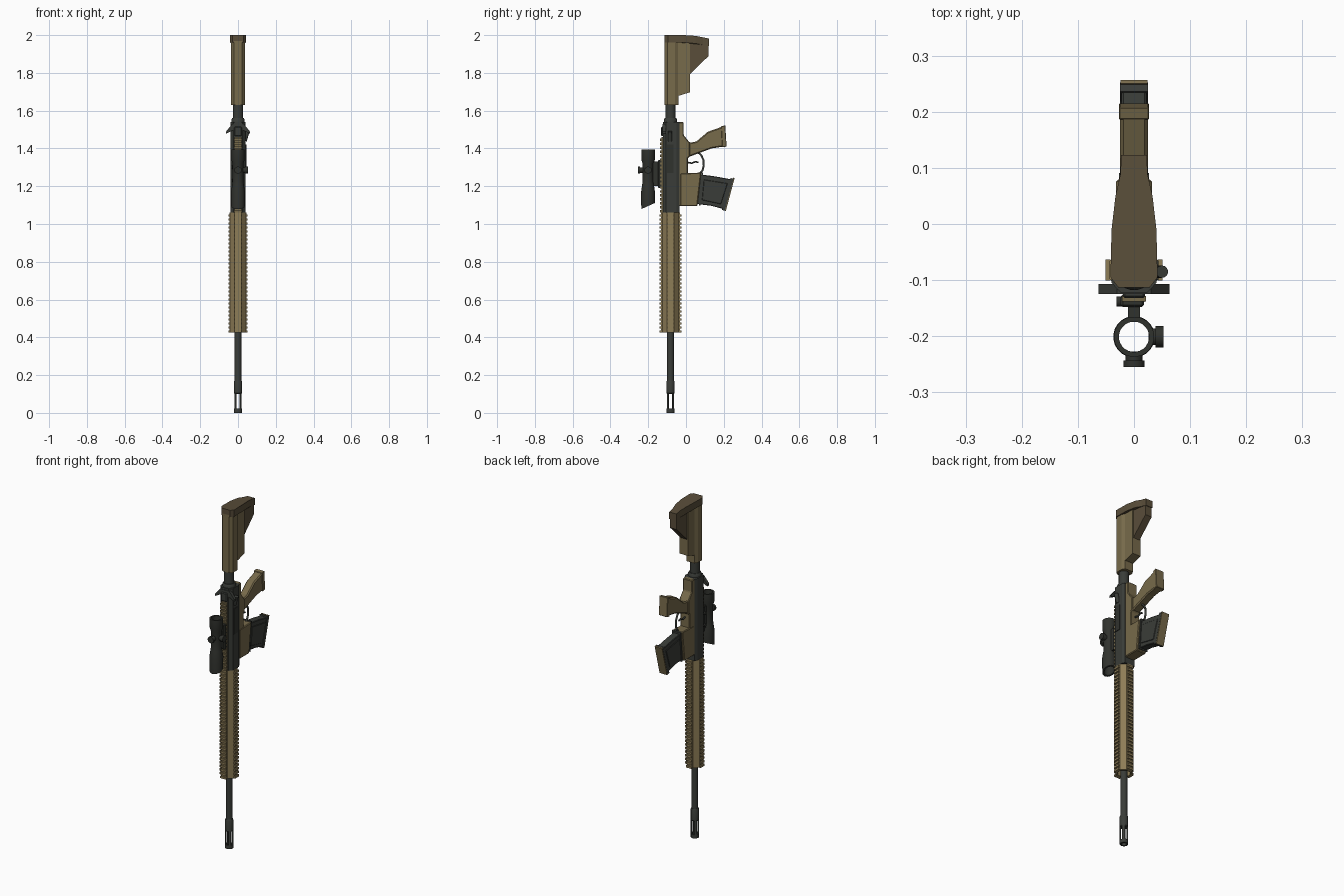
import bpy, bmesh, math
from mathutils import Vector

if "Cube" in bpy.data.objects:
    bpy.data.objects.remove(bpy.data.objects["Cube"])


def material(name, rgb):
    m = bpy.data.materials.new(name)
    m.diffuse_color = (*rgb, 1)
    m.use_nodes = True
    m.node_tree.nodes["Principled BSDF"].inputs["Base Color"].default_value = m.diffuse_color
    return m


TAN = material("light tan", (0.27, 0.205, 0.095))
EARTH = material("dark earth", (0.185, 0.145, 0.07))
BROWN = material("dark brown", (0.10, 0.075, 0.042))
GREY = material("gunmetal", (0.042, 0.046, 0.040))
BLACK = material("optic black", (0.030, 0.032, 0.027))
AXIS = -0.082   # y of the bore
SCOPE_Y = -0.201


def finish(name, bm, mat, bevel=0, smooth=False):
    bmesh.ops.recalc_face_normals(bm, faces=bm.faces)
    me = bpy.data.meshes.new(name)
    bm.to_mesh(me)
    bm.free()
    ob = bpy.data.objects.new(name, me)
    bpy.context.collection.objects.link(ob)
    me.materials.append(mat)
    if bevel:
        mod = ob.modifiers.new("bevel", 'BEVEL')
        mod.width = bevel
        mod.segments = 1
        mod.limit_method = 'ANGLE'
    if smooth:
        bpy.context.view_layer.objects.active = ob
        ob.select_set(True)
        bpy.ops.object.shade_smooth_by_angle(angle=math.radians(35))
        ob.select_set(False)
    return ob


def extrude(bm, start, offset):
    """Prism from a polygon and an offset vector."""
    a = [bm.verts.new(p) for p in start]
    b = [bm.verts.new(Vector(p) + Vector(offset)) for p in start]
    bm.faces.new(a)
    bm.faces.new(b[::-1])
    n = len(a)
    for i in range(n):
        bm.faces.new((a[i], a[(i + 1) % n], b[(i + 1) % n], b[i]))


def side_part(name, pts, half, mat, bevel=0):
    """Side profile of (y, z) points, centred on x."""
    bm = bmesh.new()
    extrude(bm, [(-half, y, z) for y, z in pts], (2 * half, 0, 0))
    return finish(name, bm, mat, bevel)


def upright(name, pts, z0, z1, mat, bevel=0):
    """Half section of (x, y) points mirrored over x, extruded along z."""
    bm = bmesh.new()
    ring = pts + [(-x, y) for x, y in reversed(pts)]
    extrude(bm, [(x, y, z0) for x, y in ring], (0, 0, z1 - z0))
    return finish(name, bm, mat, bevel)


def add_box(bm, x0, x1, y0, y1, z0, z1):
    extrude(bm, [(x0, y0, z0), (x1, y0, z0), (x1, y1, z0), (x0, y1, z0)], (0, 0, z1 - z0))


def box(name, dims, mat, bevel=0):
    bm = bmesh.new()
    add_box(bm, *dims)
    return finish(name, bm, mat, bevel)


def lathe(name, prof, cy, mat, n=20, closed=False, slant=0):
    """Spin (radius, z) points about a vertical axis; slant tilts the lowest rim."""
    bm = bmesh.new()
    low = min(z for r, z in prof)
    rings = []
    for r, z in prof:
        ring = []
        for i in range(n):
            a = 2 * math.pi * (i + 0.5) / n
            y = r * math.sin(a)
            ring.append(bm.verts.new((r * math.cos(a), cy + y, z + (slant * y if z == low else 0))))
        rings.append(ring)
    pairs = list(zip(rings, rings[1:]))
    if closed:
        pairs.append((rings[-1], rings[0]))
    else:
        bm.faces.new(rings[0])
        bm.faces.new(rings[-1])
    for a, b in pairs:
        for i in range(n):
            bm.faces.new((a[i], a[(i + 1) % n], b[(i + 1) % n], b[i]))
    return finish(name, bm, mat, smooth=True)


def rod(name, p, q, r, mat, n=14):
    bm = bmesh.new()
    p, q = Vector(p), Vector(q)
    rot = (q - p).to_track_quat('Z', 'Y')
    extrude(bm, [p + rot @ Vector((r * math.cos(2 * math.pi * i / n), r * math.sin(2 * math.pi * i / n), 0))
                 for i in range(n)], q - p)
    return finish(name, bm, mat, smooth=True)


def bent_strip(name, pts, r, mat):
    cu = bpy.data.curves.new(name, 'CURVE')
    cu.dimensions = '3D'
    cu.bevel_depth = r
    cu.bevel_resolution = 1
    sp = cu.splines.new('POLY')
    sp.points.add(len(pts) - 1)
    for p, (y, z) in zip(sp.points, pts):
        p.co = (0, y, z, 1)
    cu.materials.append(mat)
    cu.use_fill_caps = True
    ob = bpy.data.objects.new(name, cu)
    bpy.context.collection.objects.link(ob)


# Barrel and muzzle device with four open slots
lathe("barrel", [(0.018, 0.15), (0.018, 0.50)], AXIS, GREY)
lathe("muzzle_collar", [(0.019, 0.10), (0.022, 0.104), (0.022, 0.165), (0.019, 0.172)], AXIS, GREY)
lathe("muzzle_ring", [(0.022, 0.0), (0.022, 0.022), (0.013, 0.022), (0.013, 0.0)], AXIS, GREY, closed=True)
bm = bmesh.new()
for q in range(4):
    arc = [math.radians(90 * q + d) for d in (27, 45, 63)]
    extrude(bm, [(0.022 * math.cos(a), AXIS + 0.022 * math.sin(a), 0.018) for a in arc]
            + [(0.015 * math.cos(a), AXIS + 0.015 * math.sin(a), 0.018) for a in reversed(arc)], (0, 0, 0.085))
finish("muzzle_prongs", bm, GREY)

# Handguard: hollow octagonal tube with toothed rails on four sides
lathe("handguard", [(0.046, 0.425), (0.046, 1.06), (0.035, 1.06), (0.035, 0.425)], AXIS, TAN, n=8, closed=True)
bm = bmesh.new()
teeth = 30
pitch = 0.635 / teeth
for q in range(4):
    c, s = round(math.cos(q * math.pi / 2)), round(math.sin(q * math.pi / 2))

    def rail_block(u0, u1, w, z0, z1):
        extrude(bm, [(c * u - s * v, AXIS + s * u + c * v, z0)
                     for u, v in ((u0, -w), (u1, -w), (u1, w), (u0, w))], (0, 0, z1 - z0))
    top = 0.057 if q % 2 else 0.051
    rail_block(0.038, top - 0.007, 0.016, 0.425, 1.06)
    for i in range(teeth):
        z = 0.425 + i * pitch
        rail_block(top - 0.008, top, 0.019, z, z + pitch * 0.55)
finish("handguard_rails", bm, TAN)

# Upper receiver with its rail
upright("upper_receiver", [(0.024, -0.122), (0.04, -0.105), (0.04, -0.05), (0.032, -0.034)], 1.06, 1.54, GREY)
box("receiver_rail", (-0.018, 0.018, -0.13, -0.115, 1.06, 1.46), EARTH)
bm = bmesh.new()
for i in range(19):
    z = 1.062 + i * 0.021
    add_box(bm, -0.021, 0.021, -0.138, -0.128, z, z + 0.0115)
finish("receiver_rail_teeth", bm, EARTH)
box("ejection_cover", (0.038, 0.044, -0.10, -0.065, 1.27, 1.42), BLACK)
rod("forward_assist", (0.036, -0.085, 1.44), (0.05, -0.085, 1.49), 0.011, GREY)

# Charging handle with swept wings
bm = bmesh.new()
extrude(bm, [(x, -0.125, z) for x, z in ((-0.063, 1.478), (-0.063, 1.49), (-0.03, 1.53), (0.03, 1.53),
                                        (0.063, 1.49), (0.063, 1.478), (0.03, 1.495), (-0.03, 1.495))], (0, 0.018, 0))
finish("charging_handle", bm, GREY)
box("rear_sight", (-0.02, 0.02, -0.132, -0.115, 1.465, 1.515), GREY, 0.004)

# Lower receiver, magazine well and grip
side_part("lower_receiver", [(-0.04, 1.095), (-0.04, 1.54), (-0.012, 1.54), (-0.012, 1.47), (0.02, 1.43),
                             (0.02, 1.357), (0.01, 1.35), (0.01, 1.2), (0.0, 1.095)], 0.03, EARTH, 0.004)
side_part("magazine_well", [(-0.03, 1.095), (-0.03, 1.268), (0.08, 1.272), (0.06, 1.095)], 0.032, EARTH, 0.004)
side_part("grip", [(-0.01, 1.36), (-0.01, 1.46), (0.02, 1.43), (0.055, 1.437), (0.115, 1.488), (0.205, 1.52),
                   (0.212, 1.412), (0.135, 1.40), (0.02, 1.357)], 0.025, EARTH, 0.006)
side_part("grip_cap", [(0.186, 1.517), (0.208, 1.522), (0.215, 1.41), (0.192, 1.406)], 0.027, EARTH, 0.002)

# Trigger group
bent_strip("trigger_guard", [(0.058, 1.385), (0.08, 1.365), (0.092, 1.34), (0.094, 1.31), (0.088, 1.285),
                             (0.074, 1.268)], 0.006, GREY)
bent_strip("trigger", [(0.0, 1.328), (0.03, 1.322), (0.05, 1.33), (0.066, 1.326)], 0.005, GREY)

# Magazine with raised side panels and floor plate
side_part("magazine", [(0.0, 1.25), (0.078, 1.262), (0.155, 1.252), (0.242, 1.236), (0.197, 1.08),
                       (0.13, 1.097), (0.065, 1.105), (0.0, 1.11)], 0.022, GREY, 0.003)
side_part("magazine_panels", [(0.095, 1.235), (0.22, 1.215), (0.185, 1.105), (0.085, 1.127)], 0.025, GREY, 0.002)
side_part("magazine_collar", [(0.068, 1.10), (0.083, 1.275), (0.091, 1.272), (0.077, 1.096)], 0.027, GREY)
side_part("magazine_floor", [(0.236, 1.244), (0.252, 1.239), (0.205, 1.07), (0.19, 1.075)], 0.025, GREY)
side_part("floor_plate", [(0.25, 1.245), (0.257, 1.242), (0.211, 1.069), (0.204, 1.071)], 0.024, EARTH)

# Buffer tube and castle nut
lathe("buffer_tube", [(0.027, 1.53), (0.027, 1.66)], AXIS, GREY)
lathe("castle_nut", [(0.036, 1.53), (0.036, 1.552), (0.031, 1.56)], AXIS, GREY)

# Stock
upright("stock_body", [(0.022, -0.113), (0.036, -0.098), (0.036, -0.058), (0.026, -0.04)], 1.63, 1.97, EARTH)
side_part("stock_web", [(-0.045, 1.68), (-0.035, 1.68), (0.02, 1.697), (0.02, 1.97), (-0.045, 1.97)], 0.027, EARTH)
side_part("stock_wedge", [(0.015, 1.787), (0.118, 1.888), (0.118, 1.97), (0.015, 1.97)], 0.021, BROWN)
bm = bmesh.new()
half = [(0.028, -0.113), (0.042, -0.095), (0.04, -0.01), (0.033, 0.05), (0.024, 0.09), (0.023, 0.123)]
outline = half + [(-x, y) for x, y in reversed(half)]
extrude(bm, [(x, y, 1.96) for x, y in outline], (0, 0, 0.04))
for v in bm.verts:              # butt curves down at the toe
    if v.co.y > 0.03:
        v.co.z -= (v.co.y - 0.03) * 0.2
finish("butt_pad", bm, BROWN)

# Scope: hollow tube, turrets and mount
lathe("scope", [(0.036, 1.095), (0.037, 1.17), (0.031, 1.21), (0.029, 1.225), (0.029, 1.32), (0.036, 1.34),
                (0.036, 1.395), (0.027, 1.395), (0.027, 1.095)], SCOPE_Y, BLACK, n=24, closed=True, slant=0.45)
rod("top_turret", (0, -0.227, 1.285), (0, -0.247, 1.285), 0.015, BLACK)
rod("top_turret_cap", (0, -0.243, 1.285), (0, -0.255, 1.285), 0.019, BLACK)
rod("side_turret", (0.026, SCOPE_Y, 1.285), (0.045, SCOPE_Y, 1.285), 0.015, BLACK)
rod("side_turret_cap", (0.038, SCOPE_Y, 1.285), (0.053, SCOPE_Y, 1.285), 0.019, BLACK)
box("mount_neck", (-0.011, 0.011, -0.175, -0.14, 1.20, 1.33), BLACK)
box("mount_base", (-0.024, 0.018, -0.148, -0.126, 1.19, 1.34), BLACK, 0.004)
for z in (1.23, 1.30):
    rod("mount_screw", (-0.031, -0.138, z), (0.0, -0.138, z), 0.009, BLACK)
